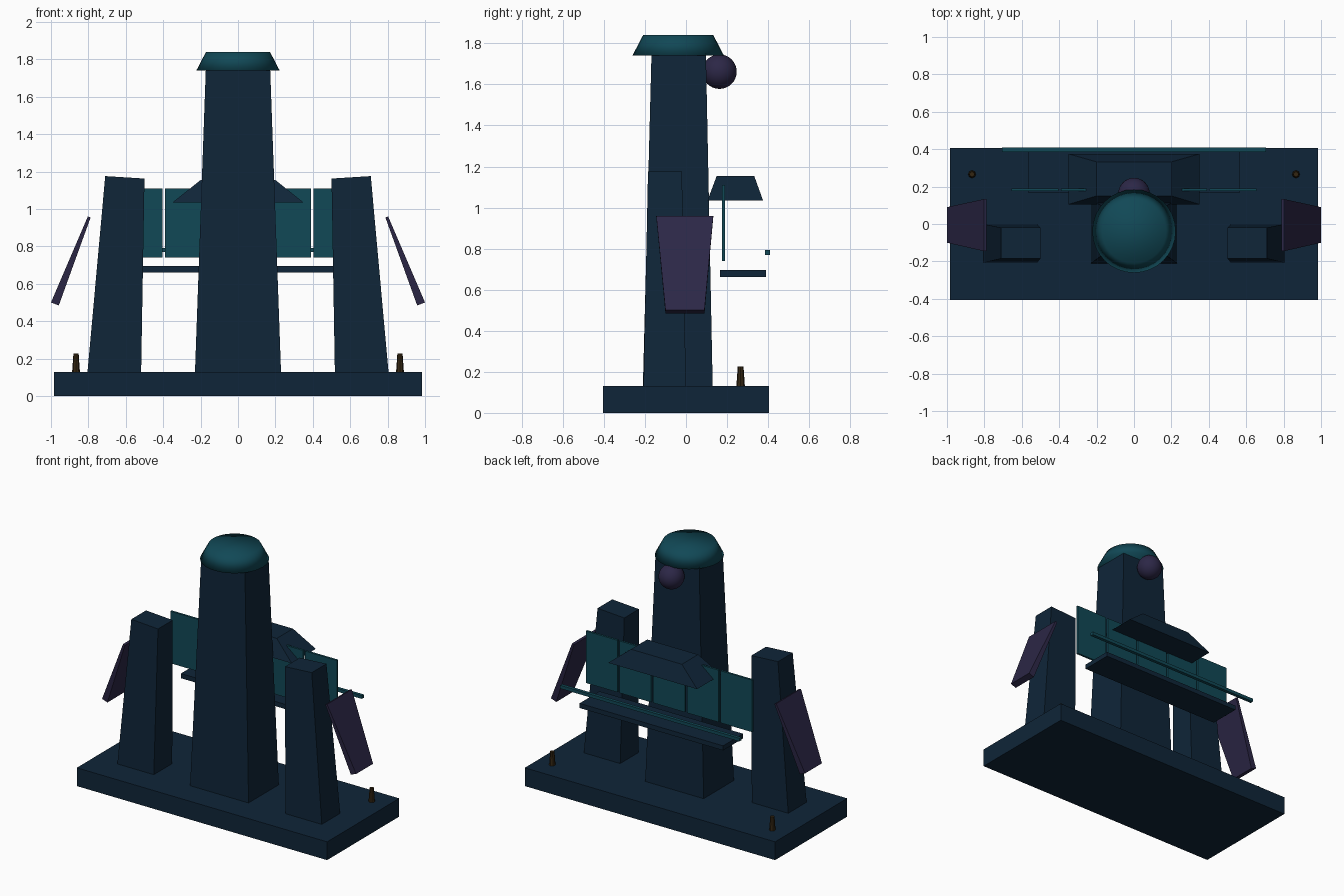
import bpy, bmesh

if "Cube" in bpy.data.objects:
    bpy.data.objects.remove(bpy.data.objects["Cube"])


def material(name, rgb):
    m = bpy.data.materials.new(name)
    m.diffuse_color = (*rgb, 1.0)
    m.use_nodes = True
    m.node_tree.nodes["Principled BSDF"].inputs["Base Color"].default_value = m.diffuse_color
    return m


NAVY = material("dark_navy", (0.0048, 0.0185, 0.040))
TEAL = material("deep_teal", (0.0055, 0.065, 0.093))
PURPLE = material("dusk_purple", (0.025, 0.020, 0.062))
BROWN = material("dark_bronze", (0.033, 0.019, 0.006))


def block(name, mat, low, high, side=1):
    """Eight-cornered solid. low/high = (x0, x1, y0, y1, z at x0, z at x1)."""
    bm = bmesh.new()
    rings = []
    for x0, x1, y0, y1, za, zb in (low, high):
        pts = [(x0, y0, za), (x1, y0, zb), (x1, y1, zb), (x0, y1, za)]
        rings.append([bm.verts.new((side * x, y, z)) for x, y, z in pts])
    a, b = rings
    bm.faces.new(a[::-1])
    bm.faces.new(b)
    for i in range(4):
        j = (i + 1) % 4
        bm.faces.new((a[i], a[j], b[j], b[i]))
    bmesh.ops.recalc_face_normals(bm, faces=bm.faces)
    me = bpy.data.meshes.new(name)
    bm.to_mesh(me)
    bm.free()
    me.materials.append(mat)
    ob = bpy.data.objects.new(name, me)
    bpy.context.collection.objects.link(ob)
    return ob


def box(name, mat, x0, x1, y0, y1, z0, z1):
    return block(name, mat, (x0, x1, y0, y1, z0, z0), (x0, x1, y0, y1, z1, z1))


def finish(name, mat, smooth):
    ob = bpy.context.object
    ob.name = name
    ob.data.materials.append(mat)
    if smooth:
        bpy.ops.object.shade_smooth()
    return ob


# Base slab
box("base", NAVY, -0.985, 0.985, -0.405, 0.405, 0, 0.13)

# Central tower with round cap and rear ball
block("main_tower", NAVY, (-0.23, 0.23, -0.21, 0.13, 0.13, 0.13),
      (-0.172, 0.172, -0.168, 0.097, 1.75, 1.75))
bpy.ops.mesh.primitive_cone_add(vertices=32, radius1=0.223, radius2=0.171,
                                depth=0.10, location=(0, -0.038, 1.79))
finish("tower_cap", TEAL, True)
bpy.ops.mesh.primitive_uv_sphere_add(segments=32, ring_count=16, radius=0.084,
                                     location=(0, 0.163, 1.662))
finish("rear_ball", PURPLE, True)

# Rear canopy, shelf and rail
block("canopy", NAVY, (-0.35, 0.35, 0.105, 0.375, 1.035, 1.035),
      (-0.20, 0.20, 0.15, 0.332, 1.155, 1.155))
box("shelf", NAVY, -0.565, 0.565, 0.165, 0.39, 0.662, 0.695)
box("rail", TEAL, -0.705, 0.705, 0.385, 0.408, 0.77, 0.793)

# Row of five window panels
for i in range(5):
    cx = (i - 2) * 0.265
    box(f"window_panel_{i + 1}", TEAL, cx - 0.125, cx + 0.125,
        0.176, 0.191, 0.74, 1.11)

# Mirrored side parts
for side, label in ((-1, "left"), (1, "right")):
    block(f"{label}_tower", NAVY, (0.518, 0.805, -0.207, 0.0, 0.125, 0.125),
          (0.50, 0.71, -0.185, -0.02, 1.163, 1.176), side)
    block(f"{label}_wing", PURPLE, (0.958, 1.0, -0.10, 0.09, 0.485, 0.50),
          (0.788, 0.803, -0.145, 0.133, 0.955, 0.96), side)
    bpy.ops.mesh.primitive_cone_add(vertices=8, radius1=0.021, radius2=0.014,
                                    depth=0.10, location=(side * 0.866, 0.266, 0.177))
    finish(f"{label}_post", BROWN, False)
